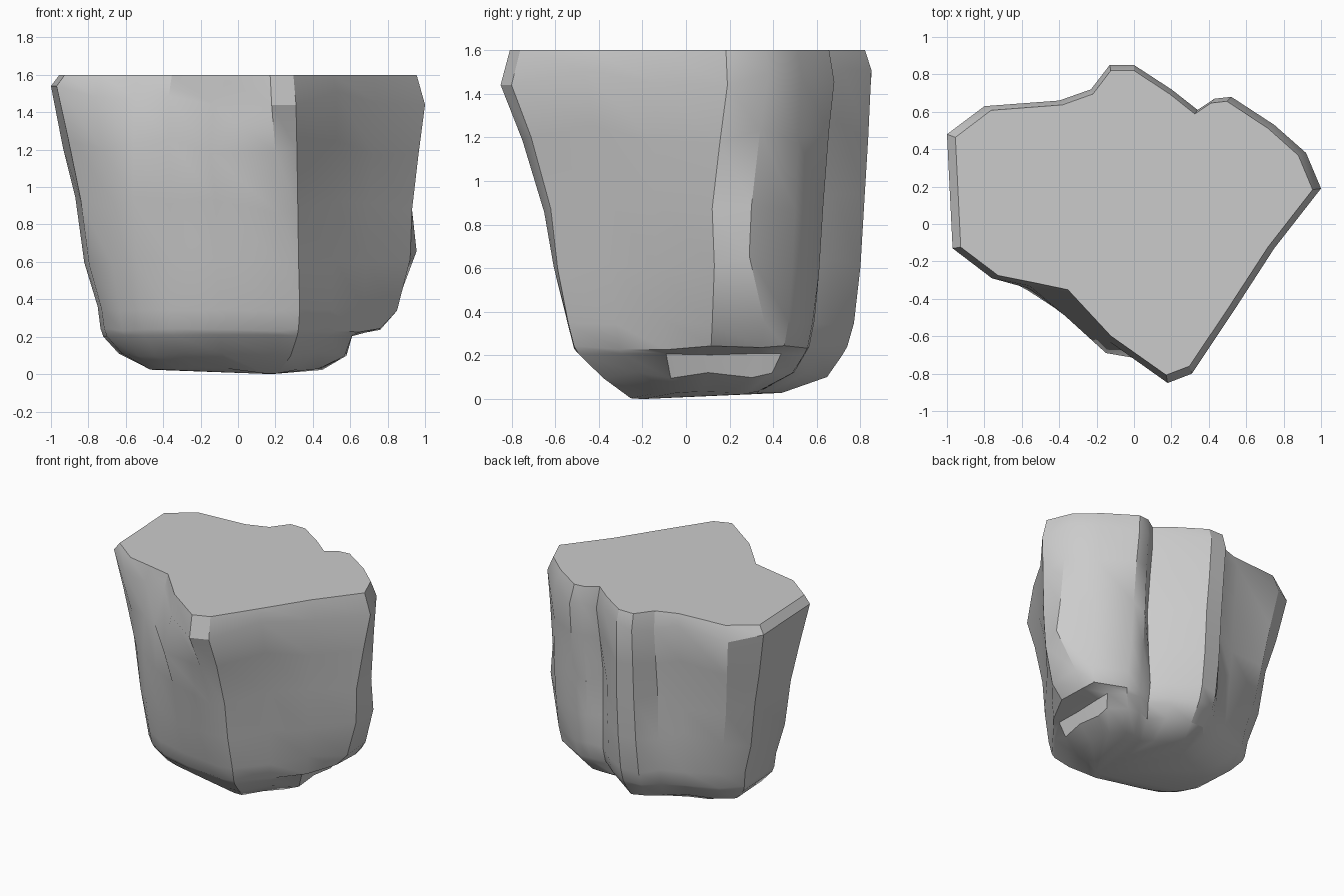
import bpy, bmesh, random

if "Cube" in bpy.data.objects:
    bpy.data.objects.remove(bpy.data.objects["Cube"])
random.seed(4)

# Outlines, counter-clockwise from the front ridge, each with the same columns
shoulder = [(.18, -.85), (.31, -.80), (.53, -.47), (.75, -.13), (1, .19), (.92, .38),
            (.75, .53), (.52, .68), (.43, .67), (.34, .61), (.20, .72), (0, .85),
            (-.13, .85), (-.23, .72), (-.40, .66), (-.80, .63), (-1, .48), (-.97, -.13),
            (-.76, -.29), (-.56, -.33), (-.37, -.37), (-.13, -.63)]
middle = [(.22, -.65), (.32, -.62), (.52, -.37), (.70, -.15), (.93, .12), (.93, .30),
          (.78, .50), (.53, .63), (.42, .62), (.33, .54), (.20, .68), (.02, .82),
          (-.12, .81), (-.22, .66), (-.40, .60), (-.72, .54), (-.87, .40), (-.84, -.08),
          (-.70, -.24), (-.56, -.36), (-.36, -.49), (-.12, -.63)]
foot = [(.22, -.54), (.33, -.54), (.50, -.32), (.67, -.10), (.85, .12), (.84, .36),
        (.76, .47), (.54, .58), (.43, .59), (.32, .56), (.20, .66), (.02, .77),
        (-.12, .75), (-.22, .64), (-.38, .56), (-.62, .48), (-.75, .35), (-.73, -.06),
        (-.63, -.22), (-.52, -.34), (-.36, -.44), (-.10, -.51)]
N = len(foot)


def blend(a, b, t):
    return [(p[0] + (q[0] - p[0]) * t, p[1] + (q[1] - p[1]) * t) for p, q in zip(a, b)]


def scaled(a, sx, front, back, max_x=2):
    """Scale an outline, with separate factors for the front and back halves."""
    return [(min(x * sx, max_x), y * (front if y < 0 else back)) for x, y in a]


# Bulge of the front left lobe
upper = blend(shoulder, middle, .5)
upper[20], upper[21] = (-.37, -.49), (-.15, -.69)
lower = blend(middle, foot, .4)
lower[4], lower[5] = (.92, .13), (.955, .29)

# outline, height, height jitter
levels = [(scaled(shoulder, .955, .95, .965), 1.6, 0),
          (shoulder, 1.48, .04),
          (upper, 1.22, .05),
          (middle, .9, .05),
          (lower, .62, .04),
          (foot, .35, .015),
          (scaled(foot, .98, .95, .96, .76), .235, .01),
          (scaled(foot, .96, .91, .93, .61), .205, .005),
          (scaled(foot, .85, .70, .84, .58), .11, .015),
          (scaled(foot, .64, .47, .57, .45), .03, .008)]

# Boulder body
bm = bmesh.new()
rings = []
for outline, z, jitter in levels:
    rings.append([bm.verts.new((x, y, z + random.uniform(-jitter, jitter))) for x, y in outline])

# Uneven rim: lower the chips at the front, right and back corners
for i in (0, 1, 4, 9, 21):
    rings[1][i].co.z = 1.44
for i in (16, 17):
    rings[1][i].co.z = 1.54

for a, b in zip(rings, rings[1:]):
    for i in range(N):
        j = (i + 1) % N
        bm.faces.new((a[i], b[i], b[j], a[j]))
bm.faces.new(rings[0])

# Underside, lowest towards the front
tip = bm.verts.new((.18, -.2, 0))
for i in range(N):
    bm.faces.new((rings[-1][(i + 1) % N], rings[-1][i], tip))
for v in rings[-1][:2]:
    v.co.z = .004
bmesh.ops.recalc_face_normals(bm, faces=bm.faces)

mesh = bpy.data.meshes.new("boulder")
bm.to_mesh(mesh)
bm.free()
boulder = bpy.data.objects.new("boulder", mesh)
bpy.context.collection.objects.link(boulder)
bpy.context.view_layer.objects.active = boulder
boulder.select_set(True)
bpy.ops.object.shade_smooth_by_angle(angle=0.55)
